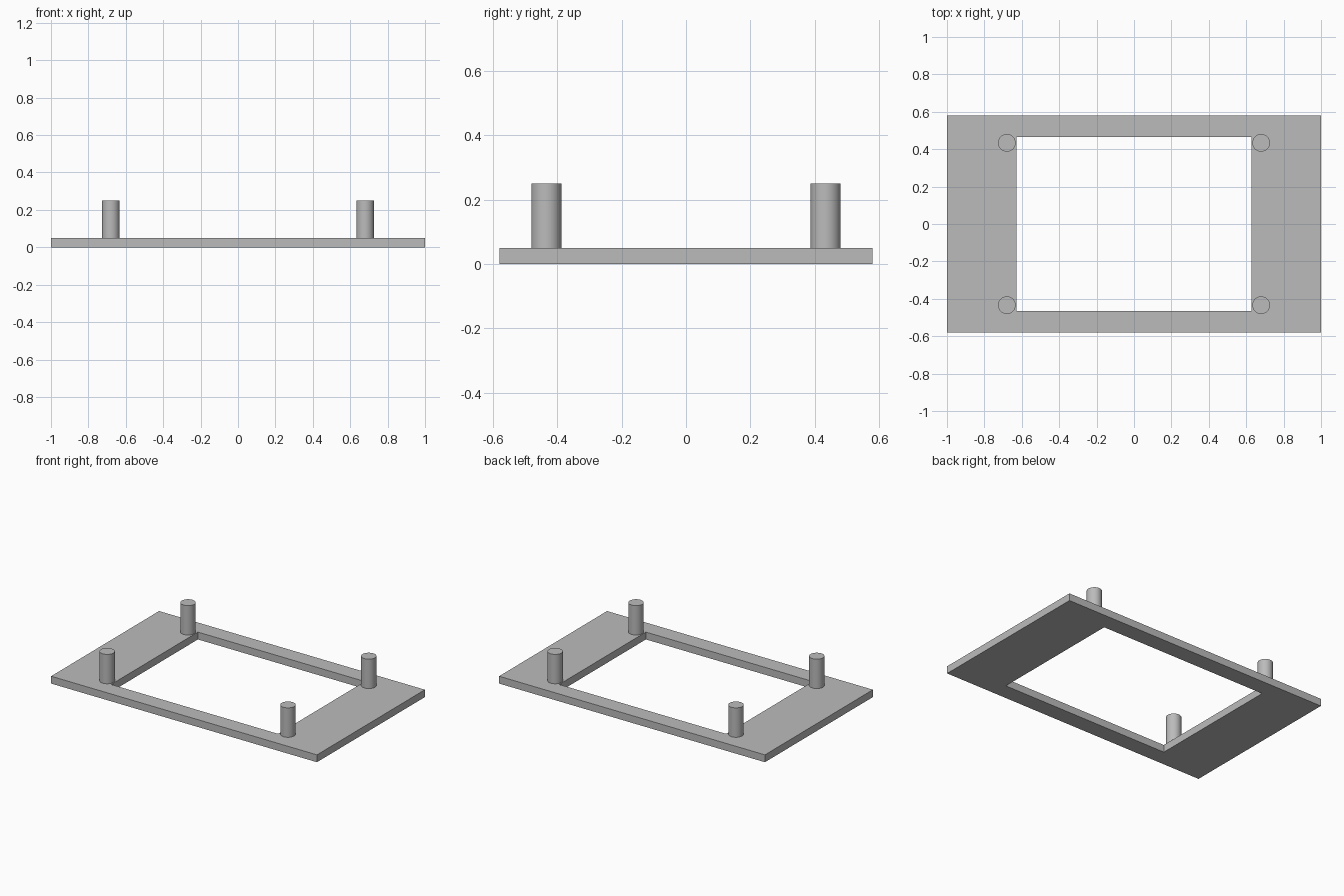
import bpy
import bmesh
import math

cube = bpy.data.objects.get("Cube")
if cube:
    bpy.data.objects.remove(cube, do_unlink=True)

THICK, TOP = 0.05, 0.25
OUTER = (1.0, 0.58)
INNER = (0.628, 0.466)
PEG_X, PEG_Y, PEG_R = 0.68, 0.434, 0.047

grey = bpy.data.materials.new("plain_grey")
grey.use_nodes = True
colour = (0.5, 0.5, 0.5, 1)
grey.diffuse_color = colour
grey.node_tree.nodes["Principled BSDF"].inputs["Base Color"].default_value = colour

# Flat rectangular frame: a ring of quads between two rectangles, extruded up
bm = bmesh.new()
corners = [(-1, -1), (1, -1), (1, 1), (-1, 1)]
outer, inner = [[bm.verts.new((sx * w, sy * d, 0)) for sx, sy in corners]
                for w, d in (OUTER, INNER)]
for i in range(4):
    j = (i + 1) % 4
    bm.faces.new((outer[i], outer[j], inner[j], inner[i]))
ring = bmesh.ops.extrude_face_region(bm, geom=bm.faces[:], use_keep_orig=True)
top = [v for v in ring["geom"] if isinstance(v, bmesh.types.BMVert)]
bmesh.ops.translate(bm, verts=top, vec=(0, 0, THICK))
bmesh.ops.recalc_face_normals(bm, faces=bm.faces[:])
mesh = bpy.data.meshes.new("base_frame")
bm.to_mesh(mesh)
bm.free()
mesh.materials.append(grey)
frame = bpy.data.objects.new("base_frame", mesh)
bpy.context.collection.objects.link(frame)

# Four upright round pegs standing at the corners of the opening
for sx, side in ((-1, "right"), (1, "left")):
    for sy, end in ((-1, "front"), (1, "back")):
        bpy.ops.mesh.primitive_cylinder_add(
            vertices=48, radius=PEG_R, depth=TOP - THICK,
            location=(sx * PEG_X, sy * PEG_Y, (TOP + THICK) / 2))
        peg = bpy.context.object
        peg.name = f"{end}_{side}_peg"
        peg.data.materials.append(grey)
        bpy.ops.object.shade_smooth_by_angle(angle=math.radians(30))
